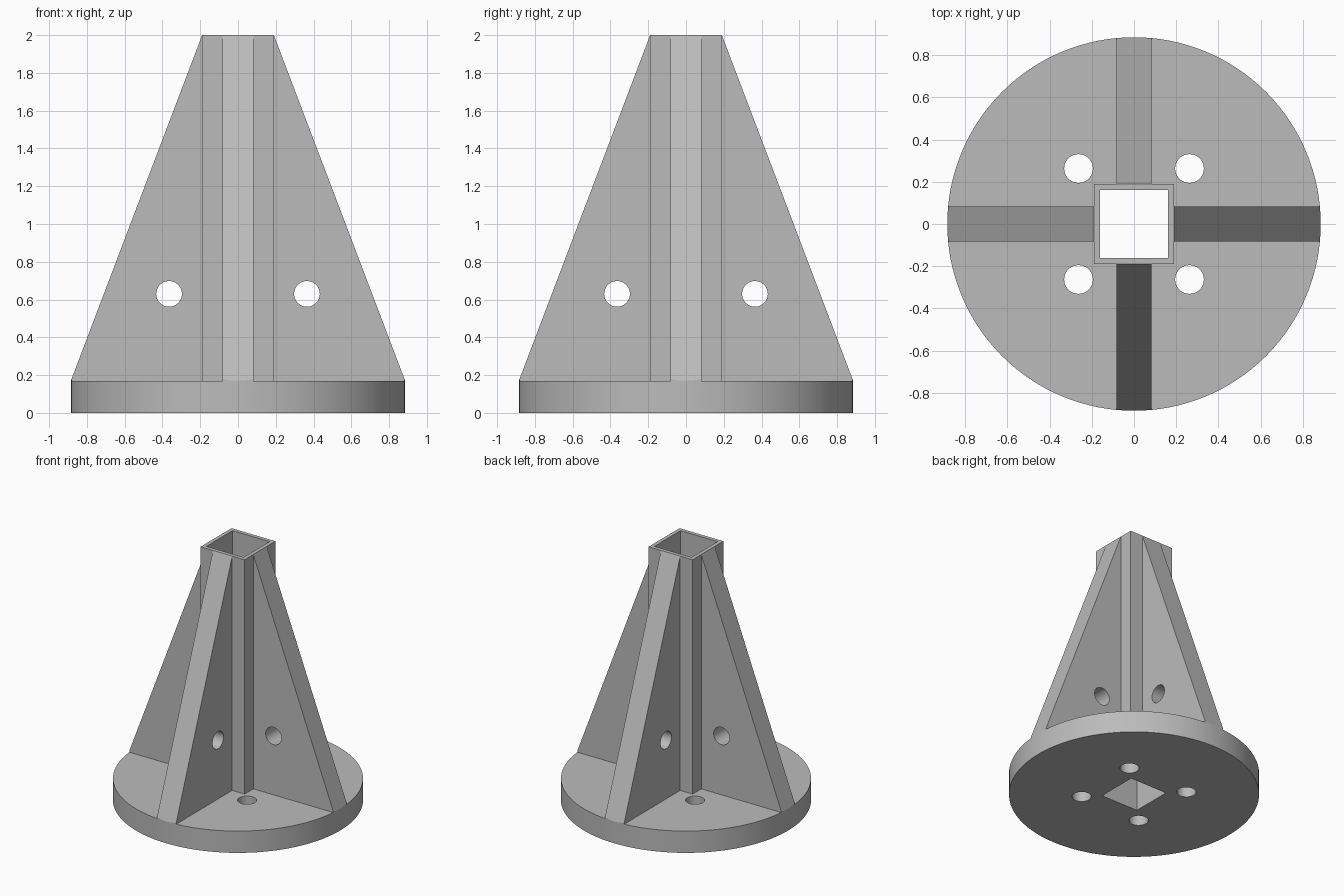
import bpy
import bmesh
import math
from mathutils import Matrix, Vector

if "Cube" in bpy.data.objects:
    bpy.data.objects.remove(bpy.data.objects["Cube"])

RADIUS, BASE_H, HEIGHT = 0.885, 0.17, 2.0
TUBE, BORE, RIB = 0.19, 0.16, 0.083
HOLE_R = 0.068

grey = bpy.data.materials.new("grey")
grey.diffuse_color = (0.5, 0.5, 0.5, 1)
grey.use_nodes = True
grey.node_tree.nodes["Principled BSDF"].inputs["Base Color"].default_value = grey.diffuse_color


def make_object(name, bm):
    bmesh.ops.recalc_face_normals(bm, faces=bm.faces)
    mesh = bpy.data.meshes.new(name)
    bm.to_mesh(mesh)
    bm.free()
    mesh.materials.append(grey)
    ob = bpy.data.objects.new(name, mesh)
    bpy.context.collection.objects.link(ob)
    return ob


def block(name, half, z0, z1):
    bm = bmesh.new()
    bmesh.ops.create_cube(bm, size=1, matrix=Matrix.Translation((0, 0, (z0 + z1) / 2))
                          @ Matrix.Diagonal((2 * half, 2 * half, z1 - z0, 1)))
    return make_object(name, bm)


def cylinder(name, radius, depth, center, sides, turn=Matrix()):
    bm = bmesh.new()
    bmesh.ops.create_cone(bm, cap_ends=True, segments=sides, radius1=radius,
                          radius2=radius, depth=depth,
                          matrix=Matrix.Translation(center) @ turn)
    return make_object(name, bm)


def rib(angle):
    # Sloping side runs past the disc edge and the top, to be trimmed later
    slope = (RADIUS - TUBE) / (HEIGHT - BASE_H)
    profile = [(0.02, 0.08), (RADIUS + slope * (BASE_H - 0.08), 0.08),
               (TUBE - slope * 0.15, HEIGHT + 0.15), (0.02, HEIGHT + 0.15)]
    bm = bmesh.new()
    face = bm.faces.new([bm.verts.new((x, -RIB, z)) for x, z in profile])
    out = bmesh.ops.extrude_face_region(bm, geom=[face])
    bmesh.ops.translate(bm, vec=(0, 2 * RIB, 0),
                        verts=[v for v in out["geom"] if isinstance(v, bmesh.types.BMVert)])
    bm.transform(Matrix.Rotation(angle, 4, 'Z'))
    return make_object("rib", bm)


def combine(target, tool, operation):
    mod = target.modifiers.new("combine", 'BOOLEAN')
    mod.operation, mod.object, mod.solver = operation, tool, 'EXACT'
    bpy.context.view_layer.objects.active = target
    bpy.ops.object.modifier_apply(modifier=mod.name)
    bpy.data.objects.remove(tool)


# Base plate, square tube and four ribs fused together
stand = block("ribbed_stand", 1.2, -0.1, BASE_H)
combine(stand, block("tube", TUBE, 0.05, HEIGHT + 0.2), 'UNION')
for i in range(4):
    combine(stand, rib(i * math.pi / 2), 'UNION')

# Trim to the round outline and full height
combine(stand, cylinder("outline", RADIUS, HEIGHT, (0, 0, HEIGHT / 2), 128), 'INTERSECT')

# Square bore through the tube and base
combine(stand, block("bore", BORE, -0.3, HEIGHT + 0.3), 'DIFFERENCE')

# Cross holes in the ribs and bolt holes in the base
for i in range(4):
    spin = Matrix.Rotation(i * math.pi / 2, 4, 'Z')
    turn = spin @ Matrix.Rotation(math.pi / 2, 4, 'X')
    combine(stand, cylinder("rib_hole", HOLE_R, 0.3, spin @ Vector((0.365, 0, 0.63)), 40, turn),
            'DIFFERENCE')
    combine(stand, cylinder("bolt_hole", HOLE_R, 0.6, spin @ Vector((0.263, 0.263, 0)), 40),
            'DIFFERENCE')

bpy.ops.object.select_all(action='DESELECT')
stand.select_set(True)
bpy.context.view_layer.objects.active = stand
bpy.ops.object.shade_smooth_by_angle(angle=math.radians(20))
